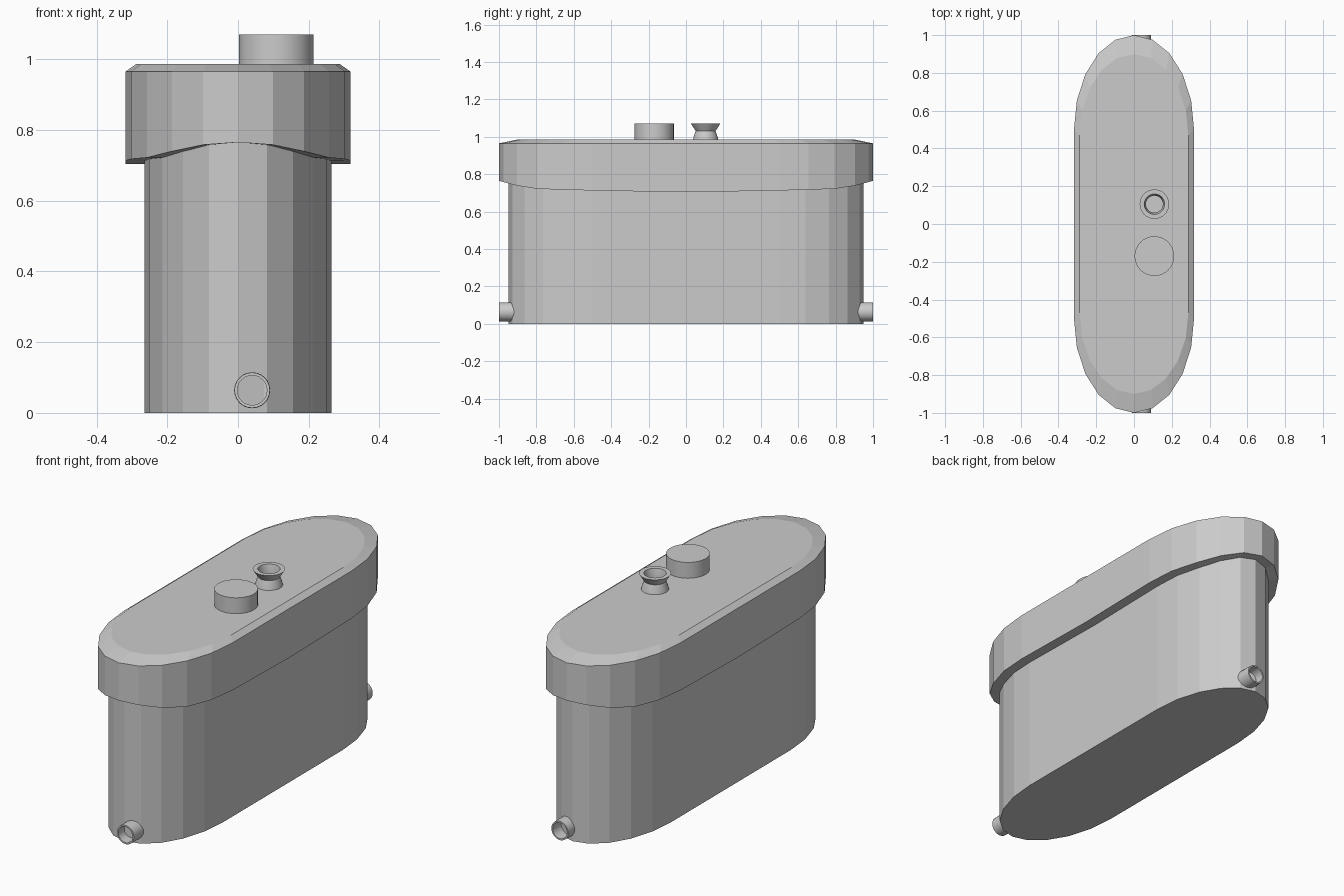
import bpy, bmesh, math
from mathutils import Matrix

if "Cube" in bpy.data.objects:
    bpy.data.objects.remove(bpy.data.objects["Cube"])

ARC = 10  # segments per rounded end


def outline(a, b, s):
    """Straight-sided outline with elliptical ends: half width a, half length b, straight to y = +-s."""
    pts = []
    for sign in (1, -1):
        for i in range(ARC + 1):
            t = math.pi * i / ARC
            pts.append((sign * a * math.cos(t), sign * (s + (b - s) * math.sin(t))))
        pts.append((-sign * a, 0))
    return pts


def finish(bm, name, smooth=False):
    bmesh.ops.recalc_face_normals(bm, faces=bm.faces)
    me = bpy.data.meshes.new(name)
    bm.to_mesh(me)
    bm.free()
    ob = bpy.data.objects.new(name, me)
    bpy.context.collection.objects.link(ob)
    if smooth:
        bpy.context.view_layer.objects.active = ob
        ob.select_set(True)
        bpy.ops.object.shade_smooth_by_angle(angle=math.radians(30))
        ob.select_set(False)
    return ob


def loft(name, loops, closed=False):
    """Skin rings of points; cap both ends, or join last ring to first."""
    bm = bmesh.new()
    rings = [[bm.verts.new(p) for p in ring] for ring in loops]
    n = len(rings[0])
    pairs = list(zip(rings, rings[1:]))
    if closed:
        pairs.append((rings[-1], rings[0]))
    for r0, r1 in pairs:
        for i in range(n):
            j = (i + 1) % n
            bm.faces.new((r0[i], r0[j], r1[j], r1[i]))
    if not closed:
        bm.faces.new(rings[0])
        bm.faces.new(rings[-1])
    return finish(bm, name)


def lathe(name, profile, matrix, n=32):
    """Revolve an (r, z) profile and cap both ends."""
    bm = bmesh.new()
    rings = [[bm.verts.new((r * math.cos(2 * math.pi * i / n), r * math.sin(2 * math.pi * i / n), z))
              for i in range(n)] for r, z in profile]
    for r0, r1 in zip(rings, rings[1:]):
        for i in range(n):
            j = (i + 1) % n
            bm.faces.new((r0[i], r0[j], r1[j], r1[i]))
    bm.faces.new(rings[0])
    bm.faces.new(rings[-1])
    bm.transform(matrix)
    return finish(bm, name, True)


def rim_z(y):
    """Height of the lid's lower edge, rising toward the ends."""
    keys = [(0, 0.704), (0.5, 0.713), (0.8, 0.722), (0.92, 0.742), (1.0, 0.765)]
    y = min(abs(y), 1.0)
    for (y0, z0), (y1, z1) in zip(keys, keys[1:]):
        if y <= y1:
            return z0 + (z1 - z0) * (y - y0) / (y1 - y0)
    return keys[-1][1]


# Main tank
body = outline(0.264, 0.95, 0.5)
loft("tank_body", [[(x, y, z) for x, y in body] for z in (0, 0.85)])

# Lid: curved lower edge, straight skirt, chamfered flat top, closed inside the tank
lid = outline(0.318, 1.0, 0.5)
top = outline(0.288, 0.9, 0.47)
inner = outline(0.255, 0.94, 0.5)
loft("lid", [
    [(u, v, rim_z(y)) for (u, v), (x, y) in zip(inner, lid)],
    [(x, y, rim_z(y)) for x, y in lid],
    [(x, y, 0.965) for x, y in lid],
    [(x, y, 0.986) for x, y in top],
    [(x * 0.8, y * 0.9, 0.986) for x, y in top],
])

# Filler cap and waisted nozzle
lathe("filler_cap", [(0.105, 0.98), (0.105, 1.07)], Matrix.Translation((0.108, -0.17, 0)))
lathe("top_nozzle", [(0.068, 0.98), (0.064, 1.0), (0.053, 1.032), (0.078, 1.07),
                     (0.054, 1.07), (0.045, 1.03), (0.045, 0.99)],
      Matrix.Translation((0.108, 0.105, 0)))

# Hollow outlet spouts at both ends
for sign, name in ((-1, "front_spout"), (1, "back_spout")):
    m = Matrix.Translation((0.04, 0, 0.064)) @ Matrix.Rotation(-sign * math.pi / 2, 4, 'X')
    lathe(name, [(0.051, 0.88), (0.051, 0.97), (0.05, 1.0), (0.042, 1.0), (0.042, 0.93)], m, 24)
